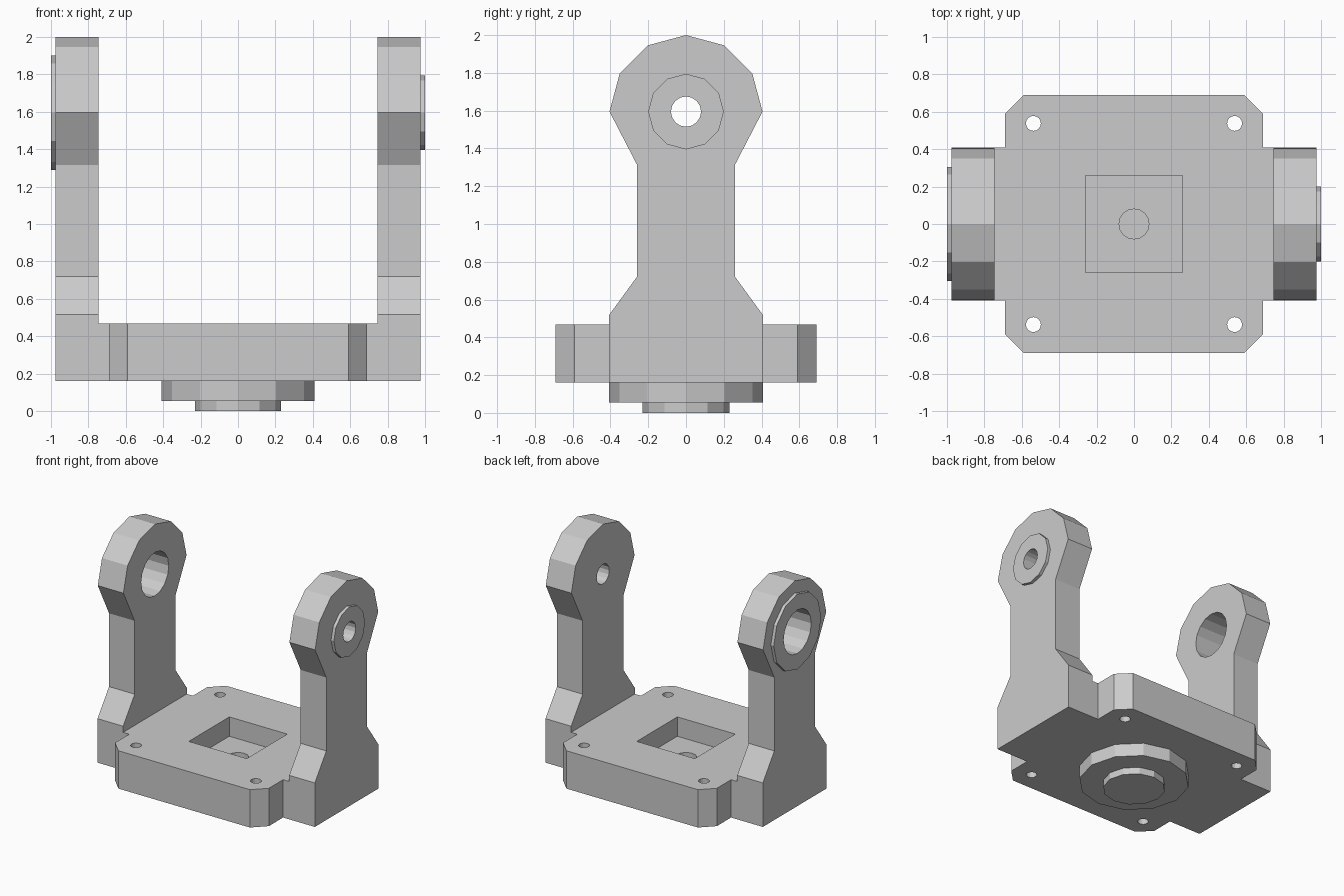
import bpy, bmesh, math
from mathutils import Vector

if "Cube" in bpy.data.objects:
    bpy.data.objects.remove(bpy.data.objects["Cube"])


def prism(name, pts, lo, hi, axis):
    """Extrude a 2D outline along z (outline in x,y) or along x (outline in y,z)."""
    bm = bmesh.new()
    place = (lambda a, b: (a, b, lo)) if axis == 'z' else (lambda a, b: (lo, a, b))
    face = bm.faces.new([bm.verts.new(place(a, b)) for a, b in pts])
    new = bmesh.ops.extrude_face_region(bm, geom=[face])['geom']
    step = Vector((0, 0, hi - lo)) if axis == 'z' else Vector((hi - lo, 0, 0))
    bmesh.ops.translate(bm, vec=step, verts=[v for v in new if isinstance(v, bmesh.types.BMVert)])
    bmesh.ops.recalc_face_normals(bm, faces=bm.faces)
    mesh = bpy.data.meshes.new(name)
    bm.to_mesh(mesh)
    bm.free()
    obj = bpy.data.objects.new(name, mesh)
    bpy.context.collection.objects.link(obj)
    return obj


def ring(r, n=12, a=0.0, b=0.0):
    return [(a + r * math.cos(2 * math.pi * i / n), b + r * math.sin(2 * math.pi * i / n))
            for i in range(n)]


def cut(obj, *cutters):
    """Subtract the cutters, bake the result and remove the cutters."""
    for c in cutters:
        c.hide_render = True
        mod = obj.modifiers.new("cut", 'BOOLEAN')
        mod.operation, mod.solver, mod.object = 'DIFFERENCE', 'EXACT', c
    deps = bpy.context.evaluated_depsgraph_get()
    mesh = bpy.data.meshes.new_from_object(obj.evaluated_get(deps))
    obj.modifiers.clear()
    obj.data = mesh
    for c in cutters:
        bpy.data.objects.remove(c)


BOTTOM, TOP, PIVOT = 0.16, 0.467, 1.595

# base plate with chamfered corners and side tabs that meet the arms
quarter = [(0.745, 0.408), (0.69, 0.408), (0.69, 0.59), (0.59, 0.69)]
half = quarter + [(-x, y) for x, y in reversed(quarter)]
outline = half + [(x, -y) for x, y in reversed(half)]
base = prism("base_plate", outline, BOTTOM, TOP, 'z')

# square pocket, centre hole and four bolt holes
pocket = [(-0.26, -0.26), (0.26, -0.26), (0.26, 0.26), (-0.26, 0.26)]
cutters = [prism("pocket_cutter", pocket, 0.31, 0.6, 'z'),
           prism("centre_cutter", ring(0.08, 16), 0.1, 0.4, 'z')]
for sx in (-1, 1):
    for sy in (-1, 1):
        cutters.append(prism("bolt_cutter", ring(0.04, 16, sx * 0.538, sy * 0.538), 0.0, 0.6, 'z'))
cut(base, *cutters)

# stepped turntable under the base
prism("turntable_disc", ring(0.408), 0.055, BOTTOM, 'z')
prism("turntable_hub", ring(0.23), 0.0, 0.055, 'z')

# arms: wide foot, narrow neck, twelve-sided head; each has a boss and a bore
foot = [(0.408, BOTTOM), (0.408, 0.517), (0.26, 0.72), (0.26, 1.315)]
head = ring(0.405, 12, 0, PIVOT)[:7]
arm_profile = foot + head + [(-y, z) for y, z in reversed(foot)]
for side, s, boss_r, bore_r in (("right", 1, 0.2, 0.08), ("left", -1, 0.305, 0.177)):
    arm = prism(side + "_arm", arm_profile, s * 0.745, s * 0.975, 'x')
    boss = prism(side + "_boss", ring(boss_r, 12, 0, PIVOT), s * 0.975, s * 1.0, 'x')
    for part in (arm, boss):
        cut(part, prism("bore_cutter", ring(bore_r, 16, 0, PIVOT), s * 0.6, s * 1.1, 'x'))
